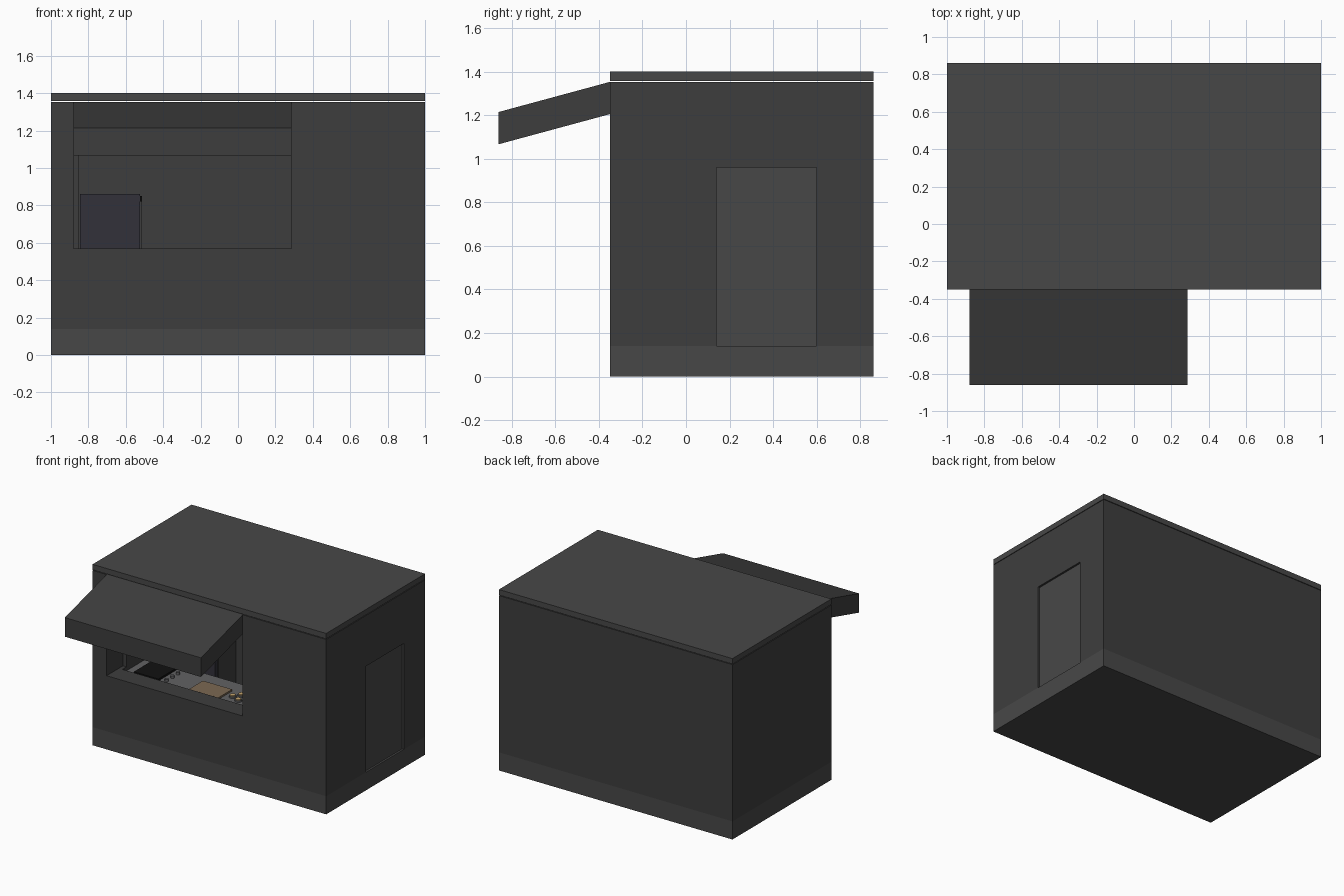
import bpy, bmesh, math
from mathutils import Vector

if "Cube" in bpy.data.objects:
    bpy.data.objects.remove(bpy.data.objects["Cube"])


def material(name, r, g, b):
    m = bpy.data.materials.new(name)
    m.diffuse_color = (r, g, b, 1)
    m.use_nodes = True
    m.node_tree.nodes["Principled BSDF"].inputs["Base Color"].default_value = m.diffuse_color
    return m


WALL = material("wall_grey", 0.048, 0.048, 0.048)
TRIM = material("trim_grey", 0.064, 0.064, 0.064)
STEEL = material("steel", 0.12, 0.12, 0.125)
BLACK = material("black", 0.006, 0.006, 0.006)
FRIDGE = material("fridge_dark", 0.032, 0.031, 0.042)
WOOD = material("wood", 0.20, 0.14, 0.085)
BREAD = material("bread", 0.60, 0.40, 0.16)


def finish(name, bm, mat):
    bmesh.ops.recalc_face_normals(bm, faces=bm.faces)
    me = bpy.data.meshes.new(name)
    bm.to_mesh(me)
    bm.free()
    ob = bpy.data.objects.new(name, me)
    bpy.context.collection.objects.link(ob)
    if mat:
        me.materials.append(mat)
    return ob


def box(name, x, y, z, mat=None):
    bm = bmesh.new()
    bmesh.ops.create_cube(bm, size=1)
    for v in bm.verts:
        v.co = Vector(r[0] if c < 0 else r[1] for c, r in zip(v.co, (x, y, z)))
    return finish(name, bm, mat)


def prism_x(name, profile, x0, x1, mat):
    bm = bmesh.new()
    face = bm.faces.new([bm.verts.new((x0, y, z)) for y, z in profile])
    ext = bmesh.ops.extrude_face_region(bm, geom=[face])
    moved = [g for g in ext["geom"] if isinstance(g, bmesh.types.BMVert)]
    bmesh.ops.translate(bm, verts=moved, vec=(x1 - x0, 0, 0))
    return finish(name, bm, mat)


def disc(name, x, y, z, r, h, mat, sides=20):
    bm = bmesh.new()
    bmesh.ops.create_cone(bm, cap_ends=True, segments=sides, radius1=r, radius2=r, depth=h)
    bmesh.ops.translate(bm, verts=bm.verts, vec=(x, y, z + h / 2))
    return finish(name, bm, mat)


def cut(target, cutter):
    cutter.hide_render = True
    cutter.hide_viewport = True
    mod = target.modifiers.new("cut", "BOOLEAN")
    mod.operation = "DIFFERENCE"
    mod.solver = "EXACT"
    mod.object = cutter


# Plinth, hollow walls with serving window and doorway, roof
F, B, T = -0.35, 0.86, 0.15
box("plinth", (-1, 1), (F, B), (0, 0.14), TRIM)
walls = box("walls", (-1, 1), (F, B), (0.14, 1.353), WALL)
cut(walls, box("room_cutter", (-1 + T, 1 - T), (F + T, B - T), (0.1, 1.5)))
cut(walls, box("window_cutter", (-0.88, 0.285), (F - 0.1, F + T + 0.05), (0.57, 1.34)))
cut(walls, box("door_cutter", (0.8, 1.1), (0.14, 0.60), (0.1, 0.96)))
box("roof", (-1, 1), (F, B), (1.358, 1.40), TRIM)
box("door", (0.86, 0.985), (0.14, 0.60), (0.14, 0.96), TRIM)

# Raised window shutter
prism_x("awning", [(F, 1.205), (F, 1.353), (-0.86, 1.215), (-0.86, 1.067)], -0.88, 0.285, WALL)

# Counter inside the window
box("counter_cabinet", (-0.85, 0.85), (-0.2, 0.10), (0.14, 0.52), WALL)
box("counter_top", (-0.85, 0.85), (-0.2, 0.13), (0.52, 0.54), STEEL)
box("griddle", (-0.78, -0.57), (-0.16, 0.06), (0.54, 0.555), BLACK)
for i in range(3):
    disc("griddle_knob", -0.52, -0.13 + 0.07 * i, 0.54, 0.014, 0.02, STEEL)
box("cutting_board", (-0.30, -0.05), (-0.17, 0.0), (0.54, 0.553), WOOD)
for i, (x, y) in enumerate([(0.01, -0.08), (0.05, -0.03), (0.08, -0.11)]):
    disc("small_dish", x, y, 0.54, 0.026, 0.012, STEEL)
    disc("dish_filling", x, y, 0.552, 0.019, 0.008, BREAD)

# Fridge at the back wall
box("fridge_body", (-0.845, -0.515), (0.50, 0.71), (0.14, 0.85), WALL)
box("fridge_door", (-0.845, -0.525), (0.47, 0.50), (0.16, 0.86), FRIDGE)
box("fridge_handle", (-0.525, -0.512), (0.45, 0.49), (0.82, 0.85), BLACK)
